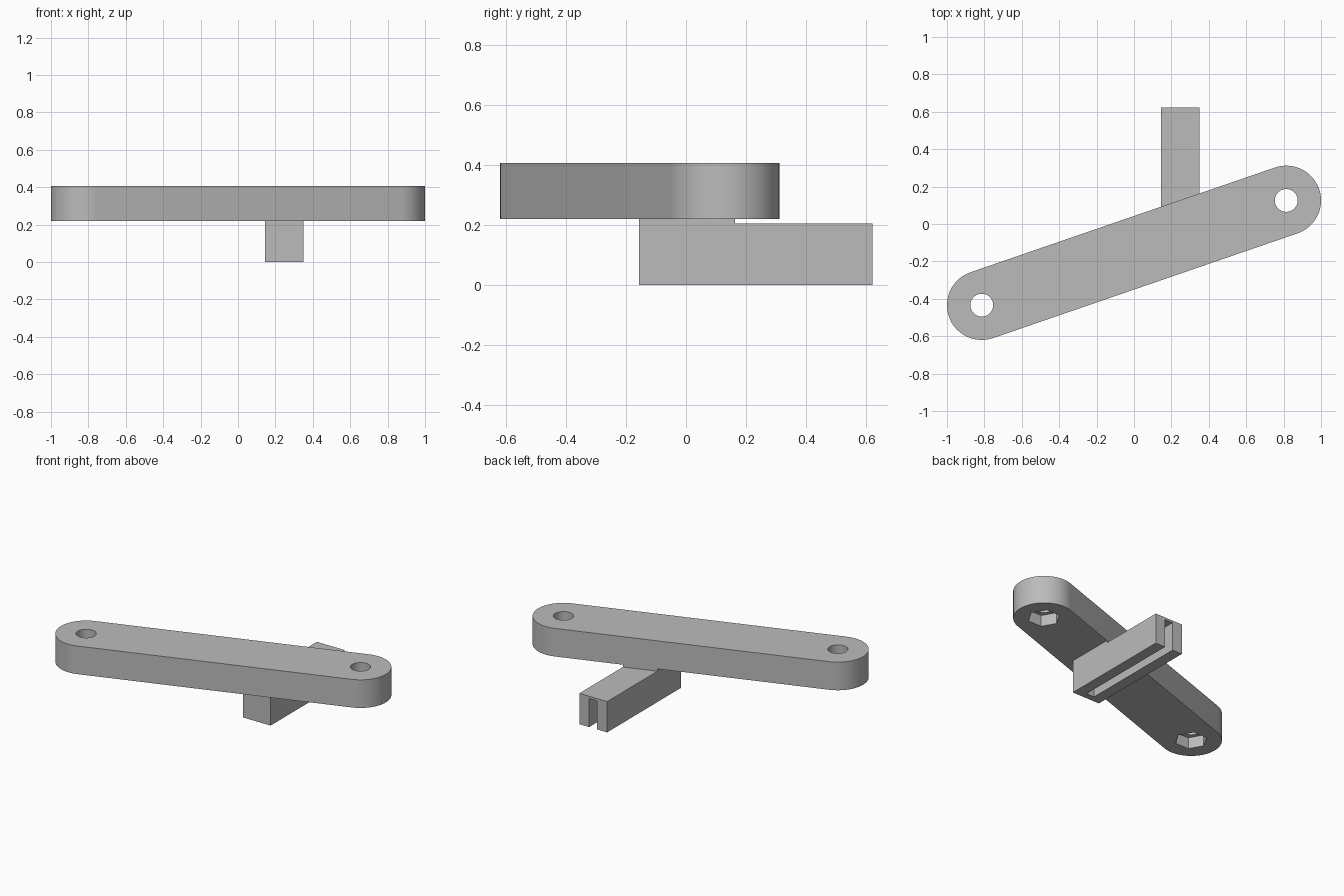
import bpy
import bmesh
from math import pi, cos, sin, atan2, hypot

cube = bpy.data.objects.get("Cube")
if cube:
    bpy.data.objects.remove(cube, do_unlink=True)

grey = bpy.data.materials.new("plain_grey")
grey.use_nodes = True
grey.diffuse_color = (0.5, 0.5, 0.5, 1)
grey.node_tree.nodes["Principled BSDF"].inputs["Base Color"].default_value = (0.5, 0.5, 0.5, 1)


def prism(name, outline, z0, z1):
    """Extrude a counter-clockwise outline from z0 to z1."""
    bm = bmesh.new()
    face = bm.faces.new([bm.verts.new((x, y, z0)) for x, y in outline])
    top = bmesh.ops.extrude_face_region(bm, geom=[face])["geom"]
    bmesh.ops.translate(bm, vec=(0, 0, z1 - z0),
                        verts=[g for g in top if isinstance(g, bmesh.types.BMVert)])
    bmesh.ops.recalc_face_normals(bm, faces=bm.faces)
    mesh = bpy.data.meshes.new(name)
    bm.to_mesh(mesh)
    bm.free()
    mesh.materials.append(grey)
    obj = bpy.data.objects.new(name, mesh)
    bpy.context.collection.objects.link(obj)
    return obj


def arc(center, radius, start, sweep, steps):
    return [(center[0] + radius * cos(start + sweep * i / steps),
             center[1] + radius * sin(start + sweep * i / steps)) for i in range(steps + 1)]


def rect(x0, x1, y0, y1):
    return [(x0, y0), (x1, y0), (x1, y1), (x0, y1)]


def cut(target, cutter):
    """Subtract the cutter, apply the result and drop the cutter."""
    cutter.hide_render = True
    mod = target.modifiers.new("cut", 'BOOLEAN')
    mod.operation = 'DIFFERENCE'
    mod.solver = 'EXACT'
    mod.object = cutter
    bpy.ops.object.select_all(action='DESELECT')
    bpy.context.view_layer.objects.active = target
    target.select_set(True)
    bpy.ops.object.modifier_apply(modifier=mod.name)
    bpy.data.objects.remove(cutter, do_unlink=True)


# Slanted arm with round ends
ends = [(-0.814, -0.434), (0.814, 0.126)]
RADIUS, ARM_BOTTOM, ARM_TOP = 0.186, 0.22, 0.407
dx, dy = ends[1][0] - ends[0][0], ends[1][1] - ends[0][1]
tilt = atan2(dy, dx)
outline = (arc(ends[1], RADIUS, tilt - pi / 2, pi, 32)
           + arc(ends[0], RADIUS, tilt + pi / 2, pi, 32))
arm = prism("arm", outline, ARM_BOTTOM, ARM_TOP)

# Bolt hole and hexagonal nut recess at each end
for c in ends:
    cut(arm, prism("hole_cutter", arc(c, 0.061, 0, 2 * pi, 48)[:-1], 0.1, 0.6))
    cut(arm, prism("nut_cutter", arc(c, 0.099, 0, 2 * pi, 6)[:-1], 0.1, ARM_BOTTOM + 0.075))
bpy.ops.object.shade_smooth_by_angle(angle=pi / 6)

# Slotted bar, open at the back and underneath
X0, X1, Y0, Y1, BAR_TOP = 0.145, 0.35, -0.157, 0.622, 0.205
bar = prism("slotted_bar", rect(X0, X1, Y0, Y1), 0, BAR_TOP)
cut(bar, prism("slot_cutter", rect(0.218, 0.277, -0.115, 0.8), -0.1, 0.19))


# Spacer pad between bar and arm, trimmed along the arm's back edge
def back_edge(x):
    return ends[0][1] + (x - ends[0][0]) * dy / dx + RADIUS * hypot(dx, dy) / dx


prism("spacer_pad", [(X0, Y0), (X1, Y0), (X1, back_edge(X1)), (X0, back_edge(X0))],
      BAR_TOP, ARM_BOTTOM)
